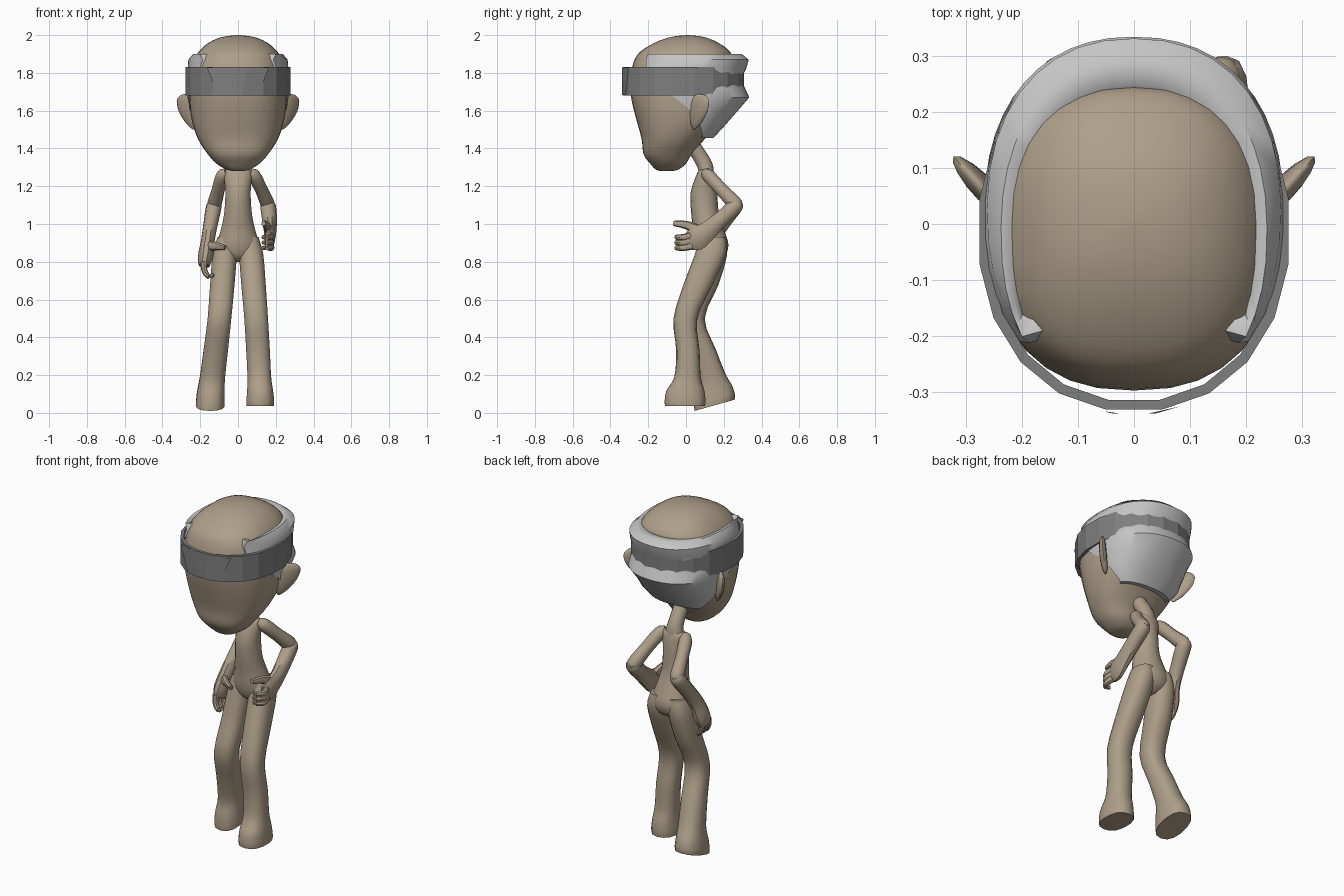
import bpy, bmesh, math
from mathutils import Vector


def material(name, rgb):
    m = bpy.data.materials.new(name)
    m.diffuse_color = (*rgb, 1)
    return m


TAN = material("tan skin", (0.42, 0.345, 0.25))
GREY = material("band grey", (0.21, 0.21, 0.21))
LIGHT = material("light hair grey", (0.56, 0.56, 0.56))


def smooth(rows, k):
    """Spline-interpolate rows of numbers, k steps per span."""
    out, n = [], len(rows)
    for i in range(n - 1):
        a, b, c, d = rows[max(i - 1, 0)], rows[i], rows[i + 1], rows[min(i + 2, n - 1)]
        for s in range(k):
            t = s / k
            out.append([0.5 * (2 * q + (r - p) * t + (2 * p - 5 * q + 4 * r - u) * t * t
                               + (3 * q - p - 3 * r + u) * t ** 3)
                        for p, q, r, u in zip(a, b, c, d)])
    return out + [list(rows[-1])]


def skin(name, loops, mat, closed=True, caps=True, angle=40):
    """Bridge successive loops of points into one surface."""
    bm = bmesh.new()
    vs = [[bm.verts.new(p) for p in lp] for lp in loops]
    n = len(vs[0])
    for a, b in zip(vs, vs[1:]):
        for i in range(n if closed else n - 1):
            j = (i + 1) % n
            bm.faces.new((a[i], a[j], b[j], b[i]))
    if caps:
        bm.faces.new(vs[0])
        bm.faces.new(vs[-1])
    bmesh.ops.recalc_face_normals(bm, faces=bm.faces)
    me = bpy.data.meshes.new(name)
    bm.to_mesh(me)
    bm.free()
    me.materials.append(mat)
    ob = bpy.data.objects.new(name, me)
    bpy.context.collection.objects.link(ob)
    bpy.ops.object.select_all(action='DESELECT')
    ob.select_set(True)
    bpy.context.view_layer.objects.active = ob
    bpy.ops.object.shade_smooth_by_angle(angle=math.radians(angle))
    return ob


def oval(t, e):
    f = lambda v: math.copysign(abs(v) ** (2 / e), v)
    return f(math.sin(t)), f(math.cos(t))


def stack(name, rings, mat, n=16, e=2.0, k=3):
    """Rings of (x, y, z, half width, half depth, slope) stacked along z."""
    loops = []
    for x, y, z, rx, ry, sl in smooth(rings, k):
        pts = [oval(2 * math.pi * i / n, e) for i in range(n)]
        loops.append([(x + rx * u, y + ry * v, z + sl * ry * v) for u, v in pts])
    return skin(name, loops, mat)


def limb(name, path, mat=TAN, n=10, k=3):
    """Tube along (x, y, z, sideways radius, upright radius)."""
    rows = smooth(path, k)
    loops = []
    for i, r in enumerate(rows):
        c = Vector(r[:3])
        t = (Vector(rows[min(i + 1, len(rows) - 1)][:3]) - Vector(rows[max(i - 1, 0)][:3])).normalized()
        side = (Vector((1, 0, 0)) - t * t.x).normalized()
        up = t.cross(side)
        loops.append([c + side * r[3] * math.cos(a) + up * r[4] * math.sin(a)
                      for a in (2 * math.pi * j / n for j in range(n))])
    return skin(name, loops, mat)


# Head: (z, front y, back y, half width)
head = [(2.0, 0.0, 0.02, 0.01), (1.99, -0.08, 0.095, 0.085), (1.96, -0.165, 0.17, 0.155),
        (1.91, -0.245, 0.235, 0.21), (1.85, -0.28, 0.25, 0.24), (1.75, -0.298, 0.26, 0.255),
        (1.65, -0.287, 0.25, 0.257), (1.55, -0.262, 0.2, 0.245), (1.45, -0.235, 0.1, 0.212),
        (1.37, -0.225, 0.03, 0.16), (1.32, -0.19, 0.0, 0.115), (1.288, -0.16, -0.04, 0.06),
        (1.28, -0.13, -0.08, 0.02)]
stack("head", [(0, (f + b) / 2, z, w, (b - f) / 2, 0) for z, f, b, w in head], TAN, 32, 2.4)

# Ears: flat leaves leaning out and back, narrowing downward
for s, side in ((1, "right"), (-1, "left")):
    d, th = Vector((0.66 * s, 0.75, 0)), Vector((-0.75 * s, 0.66, 0))
    rows = smooth([(1.5, 0.235, 0.005, 0.004), (1.53, 0.247, 0.035, 0.015), (1.59, 0.268, 0.062, 0.02),
                   (1.65, 0.278, 0.068, 0.018), (1.68, 0.277, 0.045, 0.01), (1.688, 0.275, 0.01, 0.003)], 3)
    loops = [[Vector((s * x, 0.065 + (x - 0.27) * 0.6, z)) + d * w * math.cos(a) + th * t * math.sin(a)
              for a in (2 * math.pi * j / 14 for j in range(14))] for z, x, w, t in rows]
    skin(side + "_ear", loops, TAN)

# Hair: open wrap around the sides and back, (z, half width, back y, front limit y)
hair = [(1.88, 0.205, 0.235, -0.15), (1.897, 0.218, 0.25, -0.165), (1.9, 0.238, 0.295, -0.19),
        (1.87, 0.263, 0.332, -0.205), (1.82, 0.268, 0.318, -0.2), (1.765, 0.267, 0.29, -0.12),
        (1.72, 0.268, 0.312, -0.09), (1.67, 0.268, 0.335, -0.05), (1.6, 0.258, 0.275, 0.02),
        (1.52, 0.23, 0.205, 0.07), (1.455, 0.175, 0.145, 0.085), (1.47, 0.13, 0.06, 0.0)]
loops = []
for z, w, back, front in hair:
    ry = min(0.31, back - front + 0.03)
    yc = back - ry
    a = math.acos(max(-1, min(1, (front - yc) / ry)))
    pts = []
    for i in range(29):
        u, v = oval(a * (i / 14 - 1), 2.25)
        pts.append((w * u, yc + ry * v, z))
    tuck = lambda p: (p[0] * 0.82, p[1] + 0.01, p[2])
    loops.append([tuck(pts[0])] + pts + [tuck(pts[-1])])
skin("hair_wrap", loops, LIGHT, closed=False, caps=False, angle=45)


# Headband: faceted oval ring with thickness
def band_ring(off, z):
    pts = []
    for i in range(20):
        u, v = oval(2 * math.pi * (i + 0.5) / 20, 2.15)
        pts.append(((0.28 - off) * u, -0.013 + (0.323 - off) * v, z))
    return pts


skin("headband", [band_ring(0, 1.68), band_ring(0, 1.83), band_ring(0.018, 1.83),
                  band_ring(0.018, 1.68), band_ring(0, 1.68)], GREY, caps=False, angle=12)


# Forehead plate with slanted ends, hugging the band
def plate_y(x):
    return -0.339 + max(0, abs(x) - 0.04) * 0.30


rows = []
for z, w in ((1.683, 0.105), (1.829, 0.165)):
    rows.append([(x, plate_y(x), z) for x in (w * (i / 4 - 1) for i in range(9))])
skin("forehead_plate", rows, GREY, closed=False, caps=False, angle=12)

# Neck and torso
limb("neck", [(0, 0.0, 1.46, 0.05, 0.045), (0, 0.06, 1.38, 0.042, 0.04), (0, 0.1, 1.31, 0.045, 0.042),
              (0, 0.11, 1.25, 0.06, 0.04)], n=14)
stack("torso", [(0, 0.105, 1.29, 0.045, 0.03, 0), (0, 0.105, 1.27, 0.075, 0.045, 0),
                (0, 0.095, 1.17, 0.068, 0.07, 0), (0, 0.1, 1.06, 0.074, 0.073, 0),
                (0, 0.12, 0.97, 0.092, 0.082, 0), (0, 0.135, 0.89, 0.115, 0.09, 0),
                (0, 0.135, 0.83, 0.1, 0.07, 0), (0, 0.13, 0.8, 0.04, 0.03, 0)], TAN, 18)

# Legs, each ending in a flat, flared foot
stack("right_leg", [(0.06, 0.14, 0.93, 0.05, 0.07, 0), (0.07, 0.13, 0.84, 0.065, 0.083, 0),
                    (0.082, 0.065, 0.68, 0.066, 0.078, 0), (0.096, -0.003, 0.5, 0.064, 0.063, 0),
                    (0.106, 0.01, 0.33, 0.064, 0.062, 0), (0.113, 0.008, 0.19, 0.064, 0.07, 0),
                    (0.117, -0.003, 0.12, 0.07, 0.1, 0), (0.118, -0.005, 0.065, 0.075, 0.108, 0),
                    (0.118, -0.005, 0.037, 0.074, 0.106, 0)], TAN, 14, 2.4)
stack("left_leg", [(-0.06, 0.14, 0.93, 0.05, 0.07, 0), (-0.07, 0.135, 0.84, 0.065, 0.083, 0),
                   (-0.083, 0.095, 0.68, 0.066, 0.078, 0), (-0.098, 0.035, 0.5, 0.064, 0.064, 0),
                   (-0.118, 0.09, 0.33, 0.066, 0.068, 0.1), (-0.135, 0.135, 0.19, 0.068, 0.075, 0.2),
                   (-0.143, 0.145, 0.12, 0.073, 0.098, 0.28), (-0.146, 0.151, 0.068, 0.077, 0.108, 0.28),
                   (-0.147, 0.151, 0.04, 0.076, 0.106, 0.28)], TAN, 14, 2.4)

# Upper arms
limb("right_upper_arm", [(0.06, 0.1, 1.275, 0.02, 0.02), (0.085, 0.12, 1.255, 0.036, 0.036),
                         (0.125, 0.19, 1.18, 0.035, 0.036), (0.157, 0.262, 1.105, 0.038, 0.04),
                         (0.16, 0.275, 1.085, 0.02, 0.02)])
limb("left_upper_arm", [(-0.06, 0.1, 1.275, 0.02, 0.02), (-0.082, 0.12, 1.255, 0.036, 0.036),
                        (-0.105, 0.19, 1.18, 0.035, 0.036), (-0.125, 0.262, 1.105, 0.038, 0.04),
                        (-0.128, 0.275, 1.085, 0.02, 0.02)])

# Forearms with broad palms
limb("right_forearm", [(0.157, 0.285, 1.115, 0.025, 0.025), (0.16, 0.262, 1.095, 0.041, 0.042),
                       (0.167, 0.18, 1.02, 0.039, 0.045), (0.17, 0.11, 0.96, 0.033, 0.055),
                       (0.168, 0.055, 0.925, 0.028, 0.068), (0.16, 0.01, 0.915, 0.02, 0.045)])
limb("left_forearm", [(-0.125, 0.28, 1.12, 0.025, 0.025), (-0.128, 0.262, 1.095, 0.041, 0.042),
                      (-0.145, 0.19, 1.0, 0.038, 0.042), (-0.16, 0.13, 0.91, 0.036, 0.046),
                      (-0.172, 0.1, 0.83, 0.04, 0.055), (-0.18, 0.085, 0.78, 0.03, 0.045)])

# Thumbs and curled fingers
limb("right_thumb", [(0.16, 0.06, 0.97, 0.022, 0.028), (0.15, 0.0, 0.995, 0.018, 0.022),
                     (0.135, -0.065, 1.003, 0.012, 0.014)], n=8)
limb("left_thumb", [(-0.16, 0.1, 0.88, 0.025, 0.03), (-0.12, 0.06, 0.885, 0.018, 0.024),
                    (-0.07, 0.035, 0.875, 0.012, 0.014)], n=8)
for i in range(3):
    z = 0.94 - 0.028 * i
    limb(f"right_finger_{i + 1}", [(0.17, 0.03, z, 0.016, 0.02), (0.178, -0.015, z - 0.01, 0.015, 0.017),
                                   (0.155, -0.05, z - 0.01, 0.013, 0.014),
                                   (0.13, -0.04, z - 0.01, 0.009, 0.01)], n=8)
    y = 0.05 + 0.032 * i
    limb(f"left_finger_{i + 1}", [(-0.18, y, 0.8, 0.018, 0.017), (-0.178, y - 0.005, 0.755, 0.016, 0.016),
                                  (-0.155, y - 0.012, 0.72, 0.013, 0.014),
                                  (-0.13, y - 0.015, 0.735, 0.009, 0.01)], n=8)
